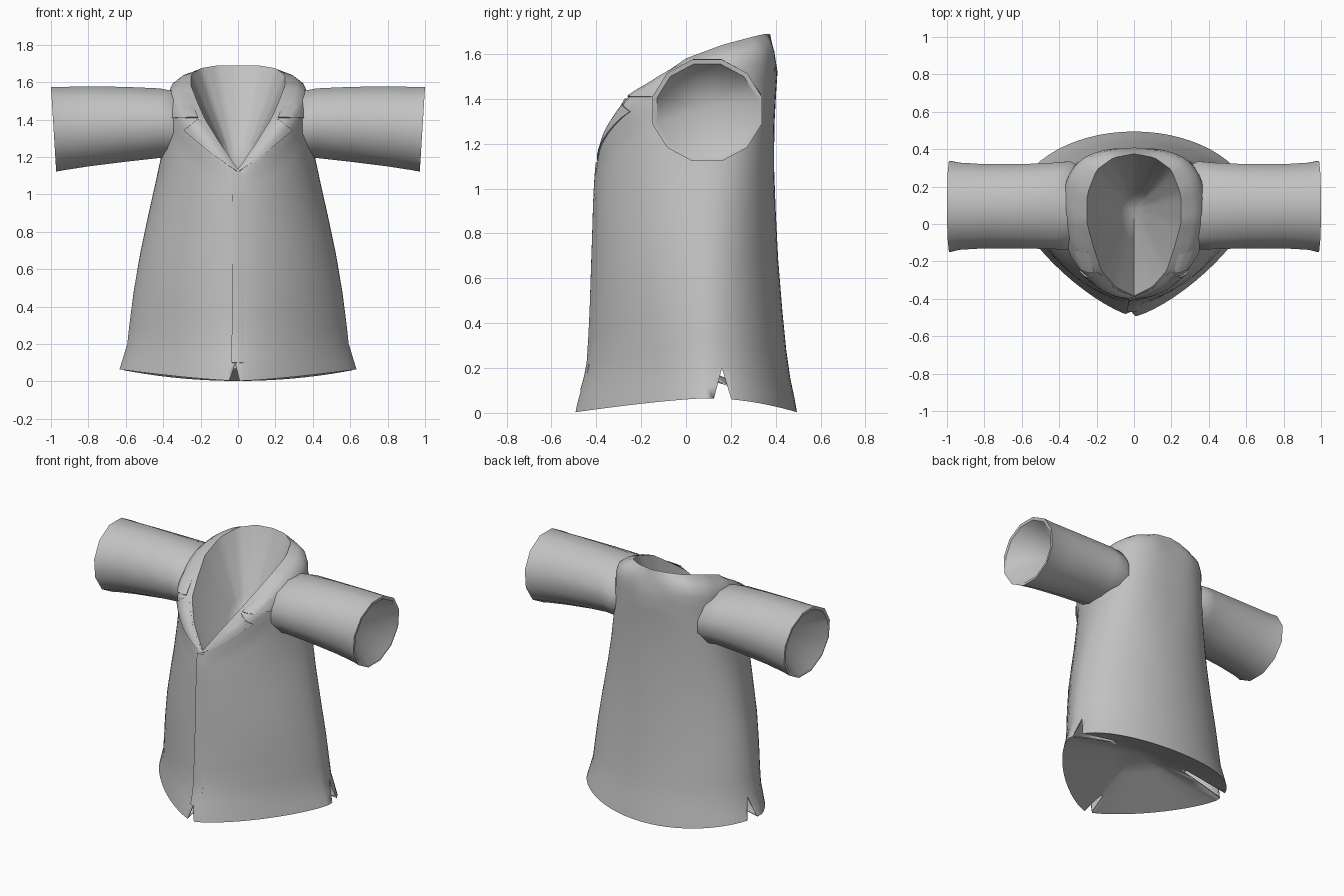
import bpy, bmesh, math
from mathutils import Vector
from mathutils.bvhtree import BVHTree

if "Cube" in bpy.data.objects:
    bpy.data.objects.remove(bpy.data.objects["Cube"])

fabric = bpy.data.materials.new("grey_fabric")
fabric.diffuse_color = (0.54, 0.54, 0.54, 1)
fabric.use_nodes = True
fabric.node_tree.nodes["Principled BSDF"].inputs["Base Color"].default_value = fabric.diffuse_color


def make(name, verts, faces, angle=40, hidden=False):
    me = bpy.data.meshes.new(name)
    me.from_pydata([tuple(v) for v in verts], [], faces)
    bm = bmesh.new()
    bm.from_mesh(me)
    bmesh.ops.remove_doubles(bm, verts=bm.verts, dist=0.0005)
    bmesh.ops.recalc_face_normals(bm, faces=bm.faces)
    bm.to_mesh(me)
    bm.free()
    me.materials.append(fabric)
    ob = bpy.data.objects.new(name, me)
    bpy.context.collection.objects.link(ob)
    bpy.ops.object.select_all(action='DESELECT')
    ob.select_set(True)
    bpy.context.view_layer.objects.active = ob
    bpy.ops.object.shade_smooth_by_angle(angle=math.radians(angle))
    ob.hide_render = hidden
    return ob


def grid_faces(rows, cols, wrap):
    return [(r * cols + c, r * cols + (c + 1) % cols,
             (r + 1) * cols + (c + 1) % cols, (r + 1) * cols + c)
            for r in range(rows - 1) for c in range(cols if wrap else cols - 1)]


def sample(table, k):
    """Linear lookup of a row of values by its first entry."""
    for a, b in zip(table, table[1:]):
        if k <= b[0]:
            f = max(0, (k - a[0]) / (b[0] - a[0]))
            return [p + (q - p) * f for p, q in zip(a[1:], b[1:])]
    return list(table[-1][1:])


# Body: height, half width, front y, back y, front roundness, back roundness
SECTION = [(0.0, .645, -.495, .495, 1.35, 2), (.06, .635, -.48, .485, 1.37, 2), (.2, .592, -.44, .455, 1.45, 2),
           (.4, .57, -.427, .435, 1.55, 2), (.6, .54, -.42, .415, 1.65, 2), (.8, .50, -.413, .405, 1.7, 2),
           (1.0, .455, -.407, .395, 1.75, 2.2), (1.2, .41, -.39, .39, 1.9, 2.6),
           (1.4, .385, -.36, .40, 2.1, 2.7), (1.55, .375, -.32, .41, 2.1, 2.6)]
# Neck edge: 0 front to 1 back, then x, y, z
RIDGE = [(0, 0, -.385, 1.135), (.14, .10, -.335, 1.28), (.27, .175, -.25, 1.40), (.38, .215, -.13, 1.49),
         (.5, .25, 0, 1.58), (.64, .25, .16, 1.64), (.77, .20, .29, 1.675), (.89, .11, .355, 1.69),
         (1, 0, .375, 1.69)]
# Height where the wall turns in to the shoulder
TURN = [(0, 1.08), (.14, 1.17), (.27, 1.30), (.4, 1.40), (.55, 1.46), (1, 1.52)]
COLS = 64


def wall(z, ang):
    w, front, back, p, pb = sample(SECTION, z)
    s, c = math.sin(ang), -math.cos(ang)
    cy = 0.09
    p = p if c < 0 else pb
    x = w * math.copysign(abs(s) ** (2 / p), s)
    y = cy + (back - cy if c > 0 else cy - front) * math.copysign(abs(c) ** (2 / p), c)
    return Vector((x, y, z))


wall_rows = []
for f in [0, .04, .1, .18, .3, .45, .6, .72, .84, .93, 1]:
    row = []
    for i in range(COLS):
        a = 2 * math.pi * i / COLS
        t = a / math.pi if a <= math.pi else 2 - a / math.pi
        hem = 0.003 + 0.062 * math.sin(a) ** 2
        row.append(wall(hem + (sample(TURN, t)[0] - hem) * f, a))
    wall_rows.append(row)
ridge = []
for i in range(COLS):
    a = 2 * math.pi * i / COLS
    t = a / math.pi if a <= math.pi else 2 - a / math.pi
    x, y, z = sample(RIDGE, t)
    ridge.append(Vector((x if a <= math.pi else -x, y, z)))
# Rounded shoulder between wall and neck edge
turn_row = wall_rows[-1]
for f in (.25, .5, .75):
    row = []
    for i, (a, b) in enumerate(zip(turn_row, ridge)):
        k = min(1, 1.25 * abs(math.sin(2 * math.pi * i / COLS))) * math.sin(math.pi * f) * .045
        out = Vector((a.x, a.y - .09, 0)).normalized()
        row.append(a.lerp(b, f) + out * k + Vector((0, 0, k)))
    wall_rows.append(row)
# Hollow under the hem
hem_apex = Vector((0, .02, .22))
hem_rows = [[p.lerp(hem_apex, f) for p in wall_rows[0]] for f in (1, .66, .33, .02)]
# Neck lining, a funnel going down behind the neckline
neck_apex = Vector((0, .08, 1.10))
neck_rows = [[p.lerp(neck_apex, f) - Vector((0, 0, d)) for p in ridge]
             for f, d in ((.06, .008), (.3, .02), (.65, .015), (1, 0))]
body_rows = hem_rows + wall_rows + [ridge] + neck_rows
verts = [v for r in body_rows for v in r]
faces = grid_faces(len(body_rows), COLS, True)
tree = BVHTree.FromPolygons(verts, faces)
body = make("body", verts, faces, 50)
shell = body.modifiers.new("cloth", 'SOLIDIFY')
shell.thickness = 0.006
shell.offset = -1


# Hem slits
def prism(name, tri, axis, lo, hi):
    pts = [(d, u, z) if axis == 0 else (u, d, z) for d in (lo, hi) for u, z in tri]
    ob = make(name, pts, [(0, 1, 2), (5, 4, 3), (0, 3, 4, 1), (1, 4, 5, 2), (2, 5, 3, 0)], 10, True)
    ob.hide_set(True)
    cut = body.modifiers.new(name, 'BOOLEAN')
    cut.operation = 'DIFFERENCE'
    cut.object = ob


for side, m in (("left", -1), ("right", 1)):
    prism(side + "_slit_cutter", [(.095, -.05), (.235, -.05), (.16, .2)], 0, m * .3, m * .9)
prism("front_slit_cutter", [(-.06, -.04), (.02, -.04), (-.015, .095)], 1, -.7, -.35)


# Thin plates laid on the front of the body
def on_front(x, z, lift):
    hit, n, _, _ = tree.ray_cast(Vector((x, -1, z)), Vector((0, 1, 0)))
    if hit is None or hit.y > .12:
        hit, n, _, _ = tree.find_nearest(Vector((x, -.2, z)))
    if n.y > 0:
        n = -n
    return hit + n * lift


def plate(name, rail_a, rail_b, lift_a, lift_b, steps=12, cross=5):
    def along(rail, f):
        k = f * (len(rail) - 1)
        i = min(int(k), len(rail) - 2)
        return Vector(rail[i]).lerp(Vector(rail[i + 1]), k - i)
    top, base = [], []
    for s in range(steps + 1):
        a, b = along(rail_a, s / steps), along(rail_b, s / steps)
        for c in range(cross + 1):
            q = a.lerp(b, c / cross)
            lift = lift_a + (lift_b - lift_a) * c / cross
            top.append(on_front(q.x, q.y, lift))
            base.append(on_front(q.x, q.y, -.003))
    n, w = len(top), cross + 1
    fs = grid_faces(steps + 1, w, False)
    loop = ([c for c in range(cross)] + [s * w + cross for s in range(steps)]
            + [steps * w + c for c in range(cross, 0, -1)] + [s * w for s in range(steps, 0, -1)])
    sides = [(a, b, b + n, a + n) for a, b in zip(loop, loop[1:] + loop[:1])]
    make(name, top + base, fs + [tuple(i + n for i in f) for f in fs] + sides, 40)


for side, m in (("left", -1), ("right", 1)):
    inner = [(m * .006, 1.137), (m * .106, 1.272), (m * .182, 1.385), (m * .2, 1.40)]
    outer = [(m * .006, 1.122), (m * .15, 1.225), (m * .285, 1.343), (m * .22, 1.395)]
    plate(side + "_lapel", inner, outer, .002, .008)
    plate(side + "_collar_leaf", [(m * .215, 1.408), (m * .37, 1.408)],
          [(m * .24, 1.48), (m * .36, 1.48)], .008, 0)
plate("front_overlap", [(-.032, .10), (-.03, .6), (-.03, 1.115)],
      [(.035, .10), (.035, .6), (.035, 1.115)], .008, 0, 16, 3)

# Sleeves: x at top, x at bottom, low z, high z, low y, high y
SLEEVE = [(.27, .27, 1.22, 1.45, -.10, .30), (.33, .36, 1.195, 1.55, -.135, .335),
          (.42, .42, 1.195, 1.567, -.135, .328), (.6, .6, 1.175, 1.575, -.13, .32),
          (.8, .8, 1.15, 1.578, -.13, .32), (.94, .93, 1.13, 1.575, -.138, .328),
          (1.0, .972, 1.122, 1.575, -.15, .338), (.997, .97, 1.14, 1.555, -.13, .318)]
SIDES = 12
for name, m in (("left_sleeve", -1), ("right_sleeve", 1)):
    pts = []
    for xt, xb, z0, z1, y0, y1 in SLEEVE:
        for i in range(SIDES):
            a = 2 * math.pi * (i + .5) / SIDES
            k = 1 / math.cos(math.pi / SIDES)
            u, v = math.cos(a) * k, math.sin(a) * k
            h = (v + 1) / 2
            pts.append((m * (xb + (xt - xb) * h), (y0 + y1) / 2 + u * (y1 - y0) / 2, z0 + (z1 - z0) * h))
    pts.append((m * .7, .09, 1.36))
    last = (len(SLEEVE) - 1) * SIDES
    fs = grid_faces(len(SLEEVE), SIDES, True)
    fs += [(last + i, last + (i + 1) % SIDES, len(pts) - 1) for i in range(SIDES)]
    fs.append(tuple(range(SIDES)))
    make(name, pts, fs, 45)
